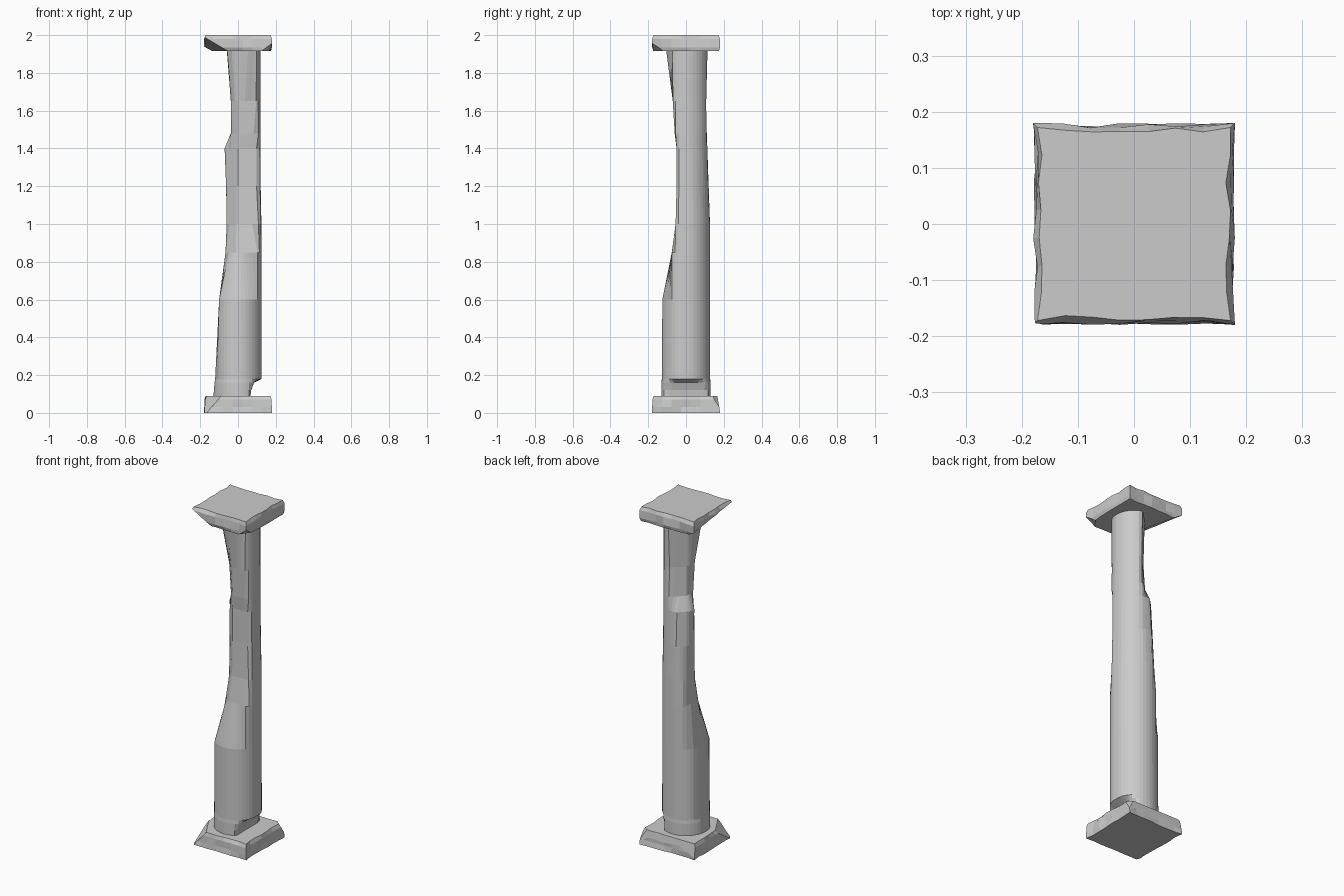
import bpy, bmesh, math, random
from mathutils import Vector

if "Cube" in bpy.data.objects:
    bpy.data.objects.remove(bpy.data.objects["Cube"])

random.seed(4)


def finish(bm, name):
    bmesh.ops.recalc_face_normals(bm, faces=bm.faces)
    mesh = bpy.data.meshes.new(name)
    bm.to_mesh(mesh)
    bm.free()
    obj = bpy.data.objects.new(name, mesh)
    bpy.context.collection.objects.link(obj)
    return obj


def loft(rings):
    bm = bmesh.new()
    rows = [[bm.verts.new(p) for p in ring] for ring in rings]
    n = len(rows[0])
    for a, b in zip(rows, rows[1:]):
        for i in range(n):
            j = (i + 1) % n
            bm.faces.new((a[i], a[j], b[j], b[i]))
    bm.faces.new(rows[0][::-1])
    bm.faces.new(rows[-1])
    return bm


# Worn square slab: jittered outlines lofted upward, then chipped by planes
def slab(name, layers, chips, side=7):
    rings = []
    for z, half in layers:
        ring = []
        for k in range(4):
            c, s = round(math.cos(k * math.pi / 2)), round(math.sin(k * math.pi / 2))
            for i in range(side):
                u = (2 * i / side - 1) * half
                v = -half + (random.uniform(0, 0.009) if i else 0)
                ring.append((u * c - v * s, u * s + v * c, z))
        rings.append(ring)
    bm = loft(rings)
    for co, no in chips:
        geom = bm.verts[:] + bm.edges[:] + bm.faces[:]
        cut = bmesh.ops.bisect_plane(bm, geom=geom, plane_co=co, plane_no=no,
                                     clear_outer=True)["geom_cut"]
        bmesh.ops.holes_fill(bm, edges=[e for e in cut if isinstance(e, bmesh.types.BMEdge)])
    return finish(bm, name)


slab("base_slab",
     [(0, 0.18), (0.03, 0.179), (0.07, 0.178), (0.09, 0.172)],
     [((-0.17, -0.17, 0.0), (-0.0126, -0.0072, 0.0112)),
      ((0.17, 0.17, 0.05), (0.6, 0.7, 0.5)),
      ((0, 0.178, 0.02), (0, 1, 0.18))])

slab("top_slab",
     [(1.915, 0.174), (1.935, 0.18), (1.98, 0.18), (2.0, 0.172)],
     [((-0.18, 0, 1.965), (-0.5, -0.12, -0.85)),
      ((0.17, -0.17, 1.945), (0.5, -0.4, -0.75)),
      ((0, -0.178, 1.99), (0, -1, 0.5))])

# Broken shaft: a round section trimmed by flats whose distance varies with height
FLATS = (135, 180, 225, 270, 0, 90)
# z, radius, then the distance of each flat from the axis
SECTIONS = [
    (0.05, 0.130, .13, .130, .13, .130, .060, .13),
    (0.12, 0.130, .13, .128, .13, .130, .070, .13),
    (0.16, 0.130, .13, .124, .13, .130, .085, .13),
    (0.18, 0.128, .13, .121, .13, .128, .125, .13),
    (0.60, 0.127, .13, .100, .128, .125, .125, .13),
    (0.85, 0.127, .12, .066, .060, .075, .125, .13),
    (1.00, 0.127, .11, .060, .041, .055, .124, .127),
    (1.20, 0.123, .10, .063, .037, .050, .120, .120),
    (1.40, 0.121, .09, .071, .036, .050, .120, .113),
    (1.48, 0.121, .06, .038, .037, .060, .120, .110),
    (1.65, 0.120, .05, .038, .048, .070, .120, .110),
    (1.93, 0.120, .056, .060, .097, .106, .120, .116),
]
SIDES = 40
rings = []
for z, r, *dist in SECTIONS:
    ring = []
    for i in range(SIDES):
        a = 2 * math.pi * i / SIDES
        rad = r
        for deg, d in zip(FLATS, dist):
            c = math.cos(a - math.radians(deg))
            if c > 0.05:
                rad = min(rad, d / c)
        ring.append((rad * math.cos(a), rad * math.sin(a), z))
    rings.append(ring)
finish(loft(rings), "broken_shaft")
